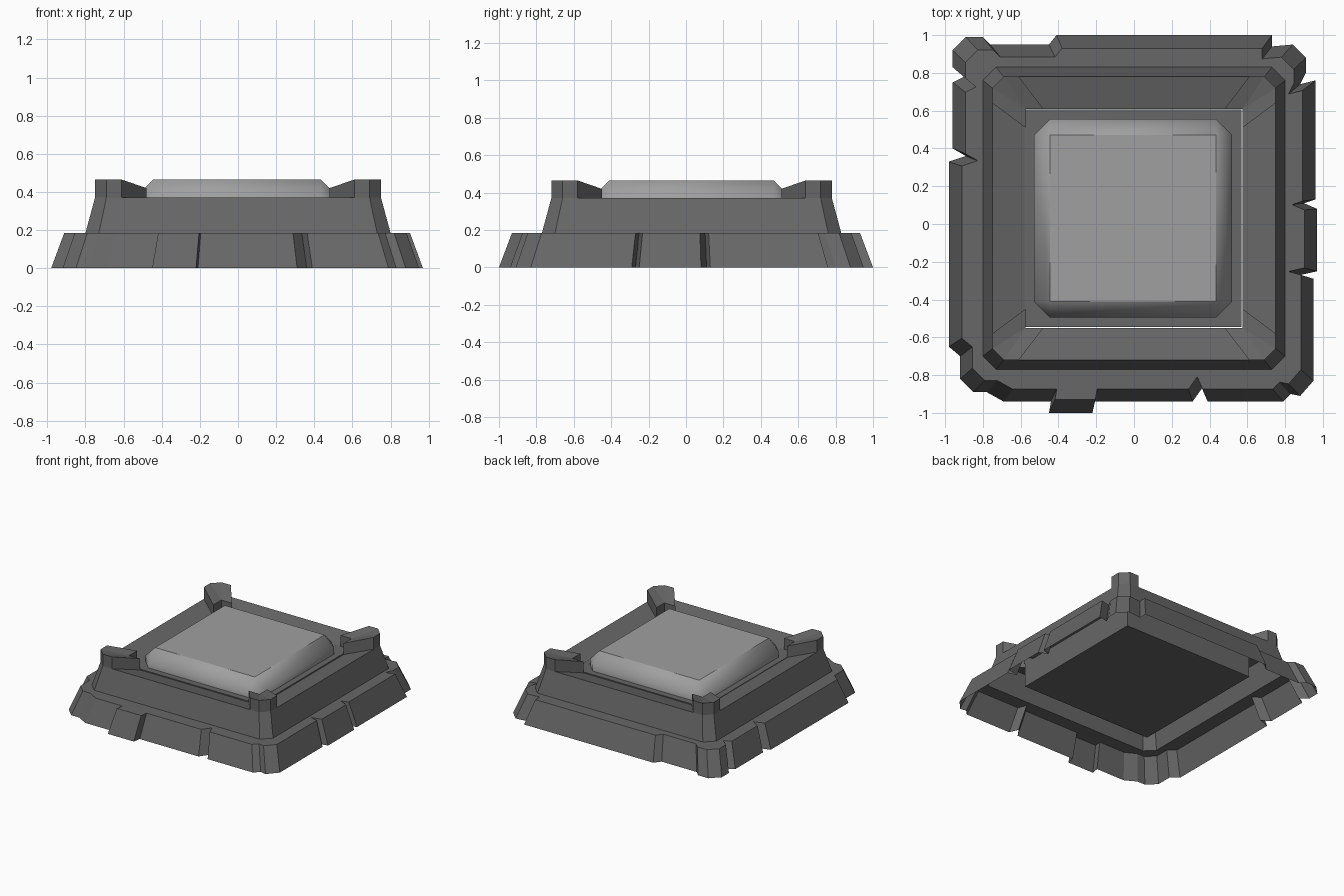
import bpy
import bmesh
from mathutils import Vector

default = bpy.data.objects.get("Cube")
if default:
    bpy.data.objects.remove(default, do_unlink=True)

CENTRE_Y = 0.03      # middle of the raised frame
BASE_TOP = 0.185     # height of the rough plinth
RAIL_TOP = 0.37      # outer height of the frame rails
RAIL_IN = 0.33       # inner height of the frame rails
POST_TOP = 0.465     # outer height of the corner blocks
POST_IN = 0.42       # inner height of the corner blocks
CORNERS = [(1, 1), (-1, 1), (-1, -1), (1, -1)]


def make_material(name, colour):
    mat = bpy.data.materials.new(name)
    mat.use_nodes = True
    mat.diffuse_color = (*colour, 1)
    mat.node_tree.nodes["Principled BSDF"].inputs["Base Color"].default_value = (*colour, 1)
    return mat


dark_stone = make_material("dark stone", (0.135, 0.135, 0.135))
pale_stone = make_material("pale stone", (0.35, 0.35, 0.35))


def finish(bm, name, mat):
    bmesh.ops.remove_doubles(bm, verts=bm.verts, dist=0.0005)
    bmesh.ops.recalc_face_normals(bm, faces=bm.faces)
    mesh = bpy.data.meshes.new(name)
    bm.to_mesh(mesh)
    bm.free()
    mesh.materials.append(mat)
    obj = bpy.data.objects.new(name, mesh)
    bpy.context.collection.objects.link(obj)
    return obj


def add_face(bm, points):
    return bm.faces.new([bm.verts.new(p) for p in points])


def loft(bm, lower, upper):
    """Join two closed loops of points with quads."""
    for i in range(len(lower)):
        j = (i + 1) % len(lower)
        add_face(bm, [lower[i], lower[j], upper[j], upper[i]])


def octagon(half, cut, z):
    """Square loop with cut corners around the frame centre."""
    loop = []
    for sx, sy in CORNERS:
        pair = [(half, half - cut), (half - cut, half)]
        if sx * sy < 0:
            pair.reverse()
        loop += [Vector((sx * x, sy * y + CENTRE_Y, z)) for x, y in pair]
    return loop


def box(bm, size, low, high):
    bmesh.ops.create_cube(bm, size=1)
    for v in bm.verts:
        v.co = (v.co.x * size - 0.005, v.co.y * size + CENTRE_Y,
                low if v.co.z < 0 else high)


# Rough plinth: chipped outline tapering upwards, open underneath
outline = [
    (-.92, -.82), (-.85, -.89), (-.78, -.89), (-.69, -.94), (-.44, -.94),
    (-.45, -1), (-.22, -1), (-.21, -.94), (.31, -.94), (.36, -.87),
    (.39, -.94), (.79, -.94), (.83, -.90), (.88, -.91), (.95, -.83),
    (.95, -.29), (.88, -.27), (.97, -.25), (.97, .08), (.90, .11),
    (.96, .13), (.96, .76), (.88, .74), (.91, .80), (.91, .88), (.84, .95),
    (.73, .94), (.73, 1), (-.41, 1), (-.45, .95), (-.76, .95), (-.80, .99),
    (-.89, .99), (-.96, .92), (-.96, .83), (-.90, .78), (-.96, .75),
    (-.96, .40), (-.89, .36), (-.98, .33), (-.98, -.65), (-.92, -.70),
]
foot = [Vector((x, y, 0)) for x, y in outline]
rim = [Vector((x * 0.93, y * 0.93, BASE_TOP)) for x, y in outline]
bm = bmesh.new()
loft(bm, foot, rim)
ledge_edges = []
for loop in (rim, octagon(0.80, 0.07, BASE_TOP)):
    verts = [bm.verts.new(p) for p in loop]
    ledge_edges += [bm.edges.new((verts[i - 1], verts[i])) for i in range(len(verts))]
bmesh.ops.triangle_fill(bm, edges=ledge_edges, use_beauty=True, normal=(0, 0, 1))
finish(bm, "plinth", dark_stone)

# Raised frame: sloping skirt, four rails and four corner blocks
OUTER = [(0.61, 0.75), (0.69, 0.75), (0.75, 0.69), (0.75, 0.61)]
INNER = [(0.48, 0.58), (0.575, 0.58), (0.575, 0.48)]
bm = bmesh.new()
loft(bm, octagon(0.80, 0.07, BASE_TOP), octagon(0.75, 0.06, RAIL_TOP))


def place(points, sx, sy, z):
    return [Vector((sx * x, sy * y + CENTRE_Y, z)) for x, y in points]


for sx, sy in CORNERS:
    out_low, out_top = (place(OUTER, sx, sy, z) for z in (RAIL_TOP, POST_TOP))
    in_low, in_top = (place(INNER, sx, sy, z) for z in (RAIL_IN, POST_IN))
    # corner block top
    add_face(bm, [out_top[0], out_top[1], in_top[1], in_top[0]])
    add_face(bm, [out_top[1], out_top[2], in_top[1]])
    add_face(bm, [out_top[2], out_top[3], in_top[2], in_top[1]])
    # corner block walls
    for low, top in ((out_low, out_top), (in_low, in_top)):
        for i in range(len(low) - 1):
            add_face(bm, [low[i], low[i + 1], top[i + 1], top[i]])
    for a, b in ((0, 0), (3, 2)):
        add_face(bm, [out_low[a], in_low[b], in_top[b], out_top[a]])

# rails between neighbouring blocks
for s in (1, -1):
    for end, sides in ((0, ((1, s), (-1, s))), (-1, ((s, 1), (s, -1)))):
        ends = [(place(OUTER, *c, RAIL_TOP)[end], place(INNER, *c, RAIL_IN)[end])
                for c in sides]
        add_face(bm, [ends[0][0], ends[1][0], ends[1][1], ends[0][1]])
finish(bm, "frame", dark_stone)

# Core block closing the frame, hanging below it
bm = bmesh.new()
box(bm, 1.15, 0.14, RAIL_IN + 0.005)
finish(bm, "core_block", dark_stone)

# Pale pad with chamfered, softly shaded edges
bm = bmesh.new()
box(bm, 1.05, 0.22, POST_TOP)
edges = [e for e in bm.edges if max(v.co.z for v in e.verts) > 0.4]
bmesh.ops.bevel(bm, geom=edges, offset=0.085, segments=1, affect='EDGES')
for f in bm.faces:
    f.smooth = True
for e in bm.edges:
    if all(v.co.z > POST_TOP - 0.001 for v in e.verts):
        e.smooth = False
finish(bm, "pad", pale_stone)
